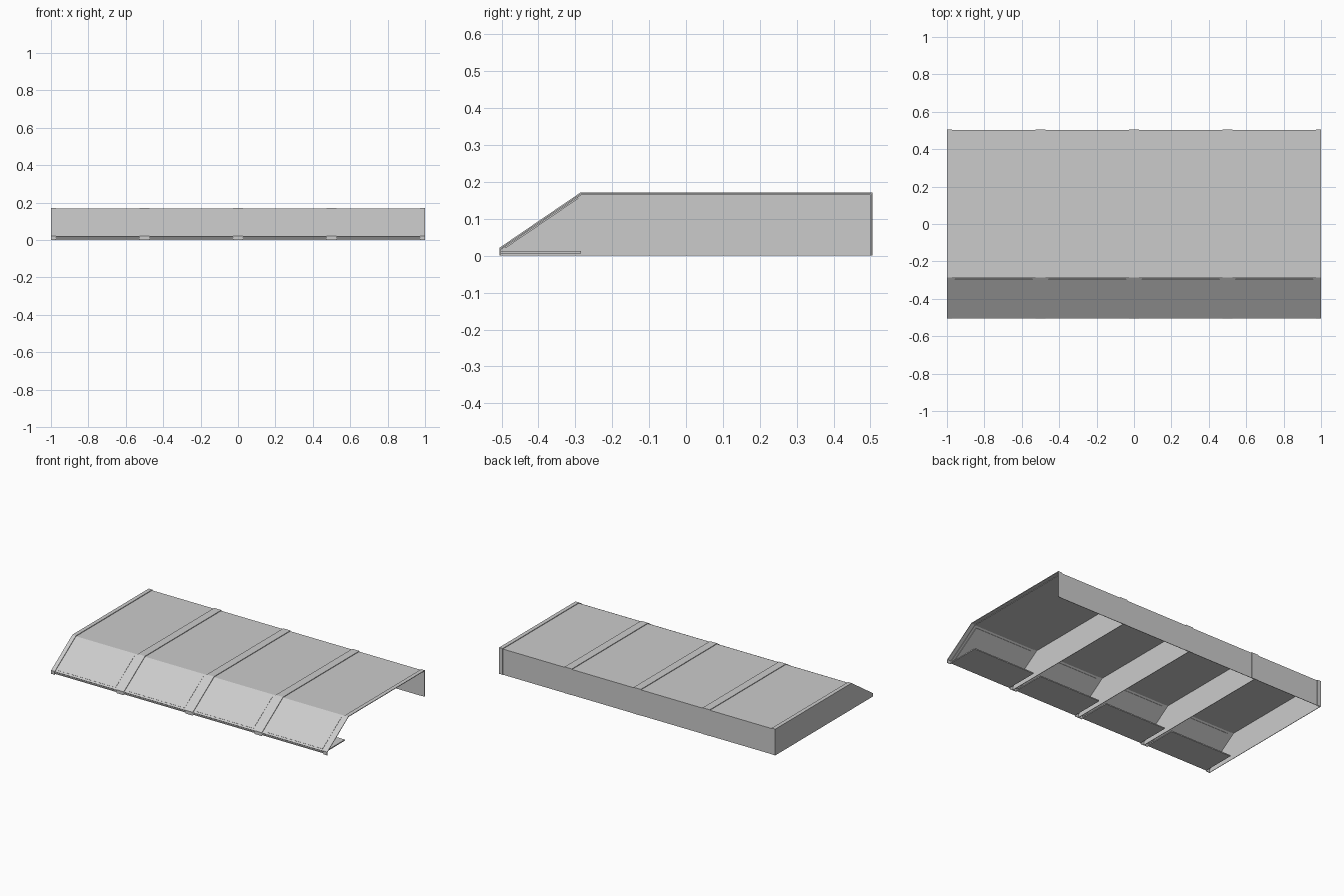
import bpy

cube = bpy.data.objects.get("Cube")
if cube:
    bpy.data.objects.remove(cube, do_unlink=True)

grey = bpy.data.materials.new("light grey")
grey.use_nodes = True
colour = (0.6, 0.6, 0.6, 1)
grey.diffuse_color = colour
grey.node_tree.nodes["Principled BSDF"].inputs["Base Color"].default_value = colour


def add_object(name, verts, faces, thickness=0):
    mesh = bpy.data.meshes.new(name)
    mesh.from_pydata(verts, [], faces)
    mesh.materials.append(grey)
    obj = bpy.data.objects.new(name, mesh)
    bpy.context.collection.objects.link(obj)
    if thickness:
        mod = obj.modifiers.new("thickness", 'SOLIDIFY')
        mod.thickness = thickness
        mod.offset = -1
        mod.use_even_offset = True
    return obj


def folded_sheet(name, profile, x0, x1, thickness):
    """Sweep an open (y, z) profile from x0 to x1, thickened inward."""
    verts = [(x, y, z) for y, z in profile for x in (x0, x1)]
    faces = [(2 * i, 2 * i + 1, 2 * i + 3, 2 * i + 2)
             for i in range(len(profile) - 1)]
    return add_object(name, verts, faces, thickness)


def side_wall(name, profile, x, thickness):
    """Flat wall in the y-z plane, thickened towards +x."""
    verts = [(x, y, z) for y, z in profile]
    return add_object(name, verts, [tuple(range(len(profile)))], thickness)


# Outer profile of the raised trims and inner profile of the panels
outer = [(-0.505, 0), (-0.505, 0.022), (-0.285, 0.172), (0.505, 0.172), (0.505, 0)]
inner = [(-0.503, 0.019), (-0.284, 0.168), (0.503, 0.168), (0.503, 0)]

# Inset sloping screen, slightly proud of the panel
(ya, za), (yb, zb) = inner[0], inner[1]
screen = [(ya + (yb - ya) * t - 0.0008, za + (zb - za) * t + 0.0012)
          for t in (0.05, 0.95)]

width, trim = 0.5, 0.026
for i in range(4):
    left = -1 + i * width
    right = left + width
    n = i + 1
    # Shell, screen and edge trims of one bay
    folded_sheet(f"bay_panel_{n}", inner, left + trim, right - trim, 0.003)
    folded_sheet(f"front_screen_{n}", screen, left + 0.042, right - 0.042, 0.008)
    folded_sheet(f"trim_a_{n}", outer, left, left + trim, 0.004)
    folded_sheet(f"trim_b_{n}", outer, right - trim, right, 0.004)
    # Dividing wall on one side only, leaving the far end open
    side_wall(f"dividing_wall_{n}", outer, left, 0.003)
    # Low shelf behind the front edge
    folded_sheet(f"front_shelf_{n}", [(-0.504, 0.013), (-0.285, 0.013)],
                 left + trim, right - trim, 0.007)
